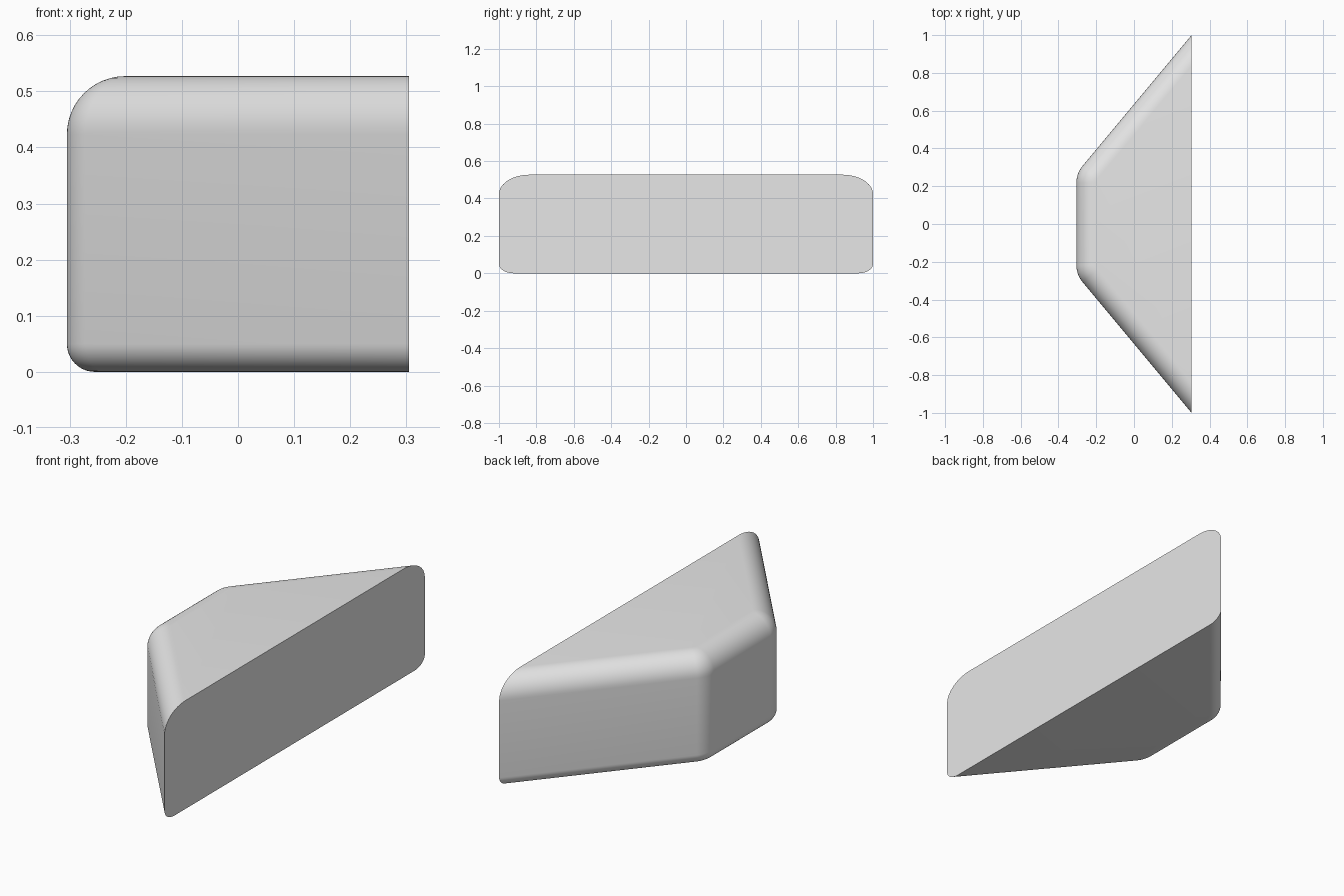
import bpy, bmesh
from math import sin, cos, tan, atan2, pi

if "Cube" in bpy.data.objects:
    bpy.data.objects.remove(bpy.data.objects["Cube"])

HALF_X, HEIGHT = 0.305, 0.527       # half depth and height of the block
NARROW, WIDE = 0.268, 1.0           # half widths of the two parallel sides
CORNER_R, TOP_R, BASE_R = 0.14, 0.104, 0.05
STEPS = 12
SLANT = atan2(2 * HALF_X, WIDE - NARROW)


def outline(inset, z):
    """Rounded trapezoid path, open along the flat cut side."""
    cx = -HALF_X + CORNER_R
    cy = NARROW - CORNER_R * tan(SLANT / 2)
    r = CORNER_R - inset
    half = [(HALF_X, WIDE - inset / sin(SLANT), z)]
    for i in range(STEPS, -1, -1):
        a = SLANT * i / STEPS
        half.append((cx - r * cos(a), cy + r * sin(a), z))
    return half + [(x, -y, z) for x, y, z in reversed(half)]


# Vertical section: small round at the base, large round at the top
section = []
for i in range(STEPS + 1):
    a = pi / 2 * i / STEPS
    section.append((BASE_R * (1 - sin(a)), BASE_R * (1 - cos(a))))
for i in range(STEPS + 1):
    a = pi / 2 * i / STEPS
    section.append((TOP_R * (1 - cos(a)), HEIGHT - TOP_R * (1 - sin(a))))

# Skin the outlines, then close base, top and flat side
bm = bmesh.new()
rings = [[bm.verts.new(p) for p in outline(d, z)] for d, z in section]
for low, high in zip(rings, rings[1:]):
    for i in range(len(low) - 1):
        bm.faces.new((low[i], low[i + 1], high[i + 1], high[i]))
bm.faces.new(rings[0])
bm.faces.new(rings[-1])
bm.faces.new([r[0] for r in rings] + [r[-1] for r in reversed(rings)])
bmesh.ops.recalc_face_normals(bm, faces=bm.faces)

mesh = bpy.data.meshes.new("rounded_wedge_block")
bm.to_mesh(mesh)
bm.free()
block = bpy.data.objects.new("rounded_wedge_block", mesh)
bpy.context.collection.objects.link(block)

# Plain grey material
grey = bpy.data.materials.new("light_grey")
grey.use_nodes = True
colour = (0.8, 0.8, 0.8, 1)
grey.diffuse_color = colour
grey.node_tree.nodes["Principled BSDF"].inputs["Base Color"].default_value = colour
mesh.materials.append(grey)

bpy.ops.object.select_all(action="DESELECT")
block.select_set(True)
bpy.context.view_layer.objects.active = block
bpy.ops.object.shade_smooth_by_angle(angle=pi / 6)
